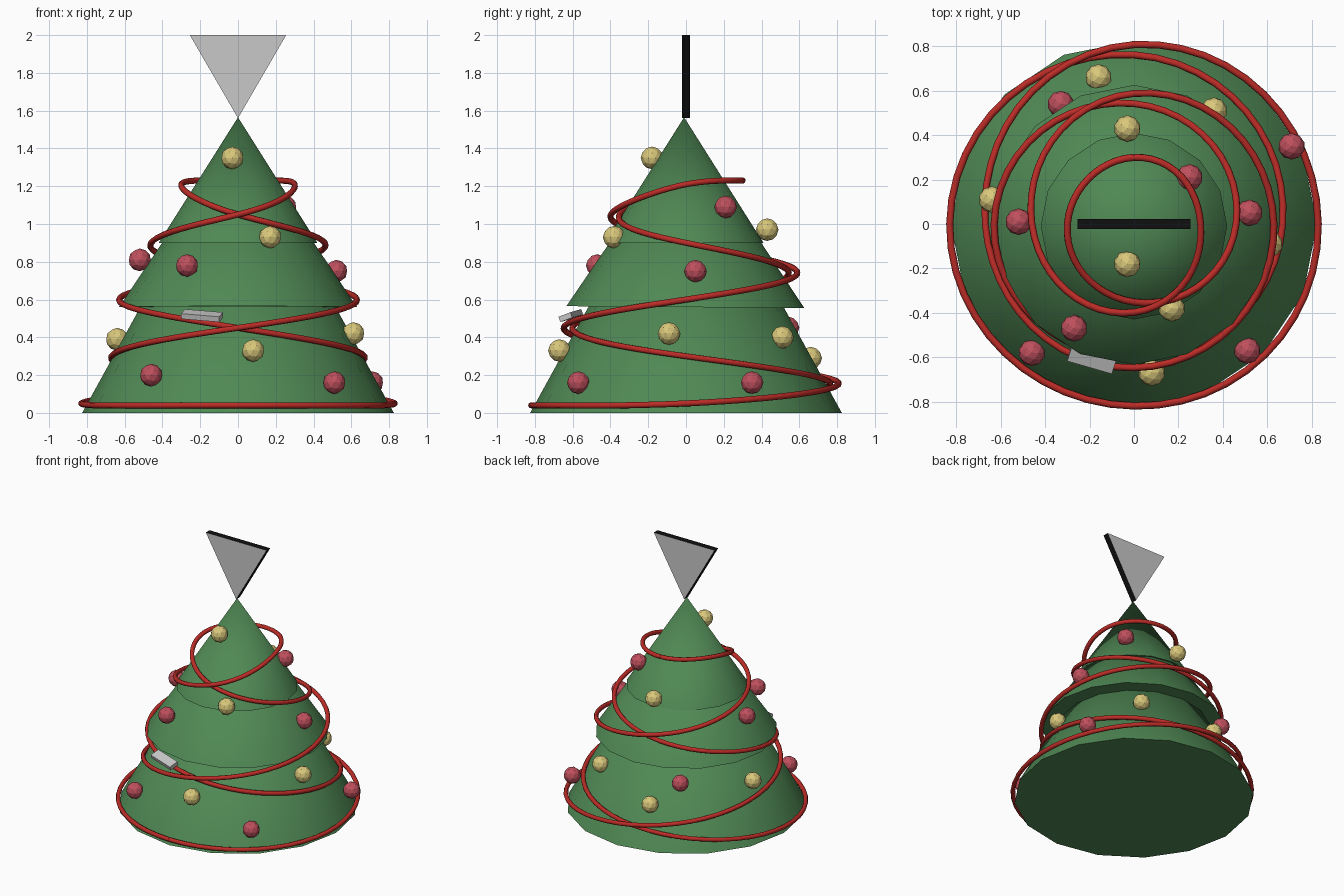
import bpy, bmesh, math
from mathutils import Vector

old = bpy.data.objects.get("Cube")
if old:
    bpy.data.objects.remove(old)


def material(name, r, g, b):
    m = bpy.data.materials.new(name)
    m.use_nodes = True
    m.diffuse_color = (r, g, b, 1)
    m.node_tree.nodes["Principled BSDF"].inputs["Base Color"].default_value = (r, g, b, 1)
    return m


green = material("fir green", 0.08, 0.25, 0.09)
red = material("bauble red", 0.52, 0.08, 0.11)
gold = material("bauble gold", 0.70, 0.58, 0.20)
garland_red = material("garland red", 0.50, 0.025, 0.02)
grey = material("light grey", 0.58, 0.58, 0.58)
black = material("black", 0.005, 0.005, 0.005)


# Foliage tiers: sixteen-sided smooth cones nested inside each other
def tier(name, radius, bottom, top, y=0):
    bpy.ops.mesh.primitive_cone_add(vertices=16, radius1=radius, depth=top - bottom,
                                    location=(0, y, (top + bottom) / 2))
    ob = bpy.context.object
    ob.name = name
    ob.data.materials.append(green)
    bpy.ops.object.shade_smooth_by_angle(angle=math.radians(60))
    return ob


tier("lower_foliage", 0.825, 0, 1.5)
tier("middle_foliage", 0.63, 0.56, 1.5).rotation_euler.x = -0.008
tier("top_foliage", 0.42, 0.9, 1.565, -0.01)


# Garland: two mirrored strands winding up, each point a quarter turn on (height, radius)
stations = [(0.04, 0.82), (0.05, 0.83), (0.16, 0.785), (0.30, 0.67), (0.45, 0.625), (0.60, 0.63),
            (0.75, 0.565), (0.90, 0.46), (1.05, 0.375), (1.21, 0.30), (1.23, 0.30)]


def between(i, t):
    p = [Vector(stations[min(max(k, 0), len(stations) - 1)]) for k in range(i - 1, i + 3)]
    return 0.5 * (2 * p[1] + (p[2] - p[0]) * t + (2 * p[0] - 5 * p[1] + 4 * p[2] - p[3]) * t ** 2
                  + (3 * p[1] - p[0] - 3 * p[2] + p[3]) * t ** 3)


def strand(name, side):
    steps, points = 12, []
    last = (len(stations) - 1) * steps
    for n in range(last + 1):
        z, r = between(n // steps, n % steps / steps)
        a = n / steps * math.pi / 2
        # strands pass over and under each other at front and back
        ends = min(1, n / steps, (last - n) / steps)
        r += side * 0.023 * ends * math.cos(a) ** 2
        points.append((side * r * math.sin(a), -r * math.cos(a), z))
    curve = bpy.data.curves.new(name, "CURVE")
    curve.dimensions = "3D"
    curve.bevel_depth = 0.016
    curve.bevel_resolution = 2
    curve.use_fill_caps = True
    spline = curve.splines.new("POLY")
    spline.points.add(len(points) - 1)
    for sp, co in zip(spline.points, points):
        sp.co = (*co, 1)
    spline.use_smooth = True
    curve.materials.append(garland_red)
    bpy.context.collection.objects.link(bpy.data.objects.new(name, curve))


strand("garland_left", 1)
strand("garland_right", -1)


# Baubles: faceted balls
def baubles(name, mat, places):
    for i, place in enumerate(places):
        bpy.ops.mesh.primitive_ico_sphere_add(subdivisions=2, radius=0.06, location=place)
        ob = bpy.context.object
        ob.name = f"{name}_{i + 1}"
        ob.data.materials.append(mat)


baubles("gold_bauble", gold, [
    (-0.16, 0.66, 0.29), (0.36, 0.51, 0.40), (-0.03, 0.43, 0.97), (-0.64, 0.11, 0.39),
    (-0.03, -0.18, 1.35), (0.17, -0.38, 0.93), (0.61, -0.09, 0.42), (0.08, -0.67, 0.33)])
baubles("red_bauble", red, [
    (-0.33, 0.54, 0.45), (0.25, 0.21, 1.09), (-0.52, 0.01, 0.81), (0.52, 0.05, 0.75),
    (-0.27, -0.47, 0.78), (-0.46, -0.58, 0.20), (0.51, -0.57, 0.16), (0.71, 0.35, 0.16)])

# Small tilted bar lying on the front of the tree
bpy.ops.mesh.primitive_cube_add(size=1, location=(-0.19, -0.61, 0.515), rotation=(0.35, 0.08, -0.28))
bar = bpy.context.object
bar.name = "front_bar"
bar.scale = (0.21, 0.07, 0.03)
bar.data.materials.append(grey)

# Tree topper: triangular slab with grey faces and black edges
bm = bmesh.new()
corners = [bm.verts.new((x, -0.022, z)) for x, z in ((0, 1.56), (0.255, 2), (-0.255, 2))]
face = bm.faces.new(corners)
extruded = bmesh.ops.extrude_face_region(bm, geom=[face])["geom"]
bmesh.ops.translate(bm, vec=(0, 0.044, 0), verts=[v for v in extruded if isinstance(v, bmesh.types.BMVert)])
bmesh.ops.recalc_face_normals(bm, faces=bm.faces)
for f in bm.faces:
    f.material_index = 0 if abs(f.normal.y) > 0.9 else 1
mesh = bpy.data.meshes.new("topper")
bm.to_mesh(mesh)
bm.free()
mesh.materials.append(grey)
mesh.materials.append(black)
bpy.context.collection.objects.link(bpy.data.objects.new("topper", mesh))
